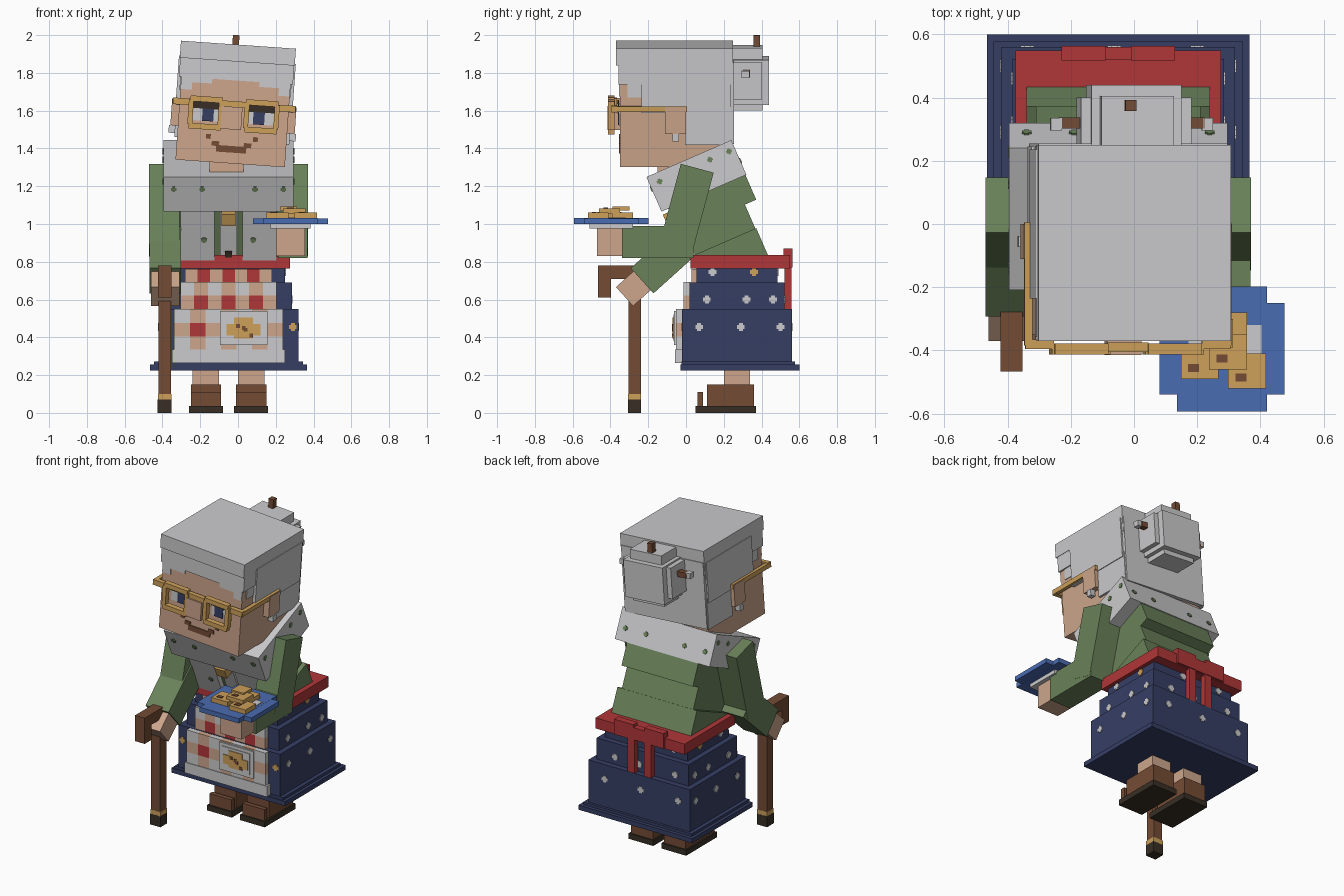
import bpy
import bmesh
from math import radians
from mathutils import Matrix, Vector

default_cube = bpy.data.objects.get("Cube")
if default_cube:
    bpy.data.objects.remove(default_cube, do_unlink=True)


def colour(name, code):
    """Flat material from a display colour code."""
    channels = [int(code[i:i + 2], 16) / 255 for i in (0, 2, 4)]
    linear = [((c + .055) / 1.055) ** 2.4 for c in channels] + [1]
    material = bpy.data.materials.new(name)
    material.use_nodes = True
    material.diffuse_color = linear
    material.node_tree.nodes["Principled BSDF"].inputs["Base Color"].default_value = linear
    return material


grey = colour("pale_grey", "cbcbcd")
green = colour("knit_green", "6a825a")
red = colour("ribbon_red", "b03638")
navy = colour("skirt_navy", "363e64")
blue = colour("plate_blue", "4a6cb2")
gold = colour("warm_gold", "cda05a")
skin = colour("skin_tan", "cda68c")
brown = colour("wood_brown", "744c35")
dark = colour("dark_brown", "382f25")


def frame(x, y, z, angle=0, axis='X'):
    return Matrix.Translation((x, y, z)) @ Matrix.Rotation(radians(angle), 4, axis)


BODY = frame(-.05, 0, 0)
TORSO = frame(-.05, .055, 1.255, 23.5)
HEAD = frame(-.02, 0, 1.63, 4, 'Y')


def finish(name, bm, materials):
    mesh = bpy.data.meshes.new(name)
    bm.to_mesh(mesh)
    bm.free()
    for material in materials:
        mesh.materials.append(material)
    obj = bpy.data.objects.new(name, mesh)
    bpy.context.collection.objects.link(obj)
    return obj


def box(name, material, where, centre, size):
    bm = bmesh.new()
    bmesh.ops.create_cube(bm, size=1)
    place = where @ Matrix.Translation(centre) @ Matrix.Diagonal((*size, 1))
    bmesh.ops.transform(bm, matrix=place, verts=bm.verts)
    return finish(name, bm, [material])


def pair(name, material, where, centre, size):
    x, y, z = centre
    box("left_" + name, material, where, (x, y, z), size)
    box("right_" + name, material, where, (-x, y, z), size)


def cross(name, material, where, centre, normal, width=.042):
    """Thin plus-shaped fabric dot facing along the given axis."""
    for long_axis in {0, 1, 2} - {normal}:
        size = [width / 2] * 3
        size[long_axis] = width
        size[normal] = .008
        box(name, material, where, centre, size)


def gingham(name, width, y, bottom, rows, parity):
    """Checked cloth panel: red where stripes meet, tan on one stripe."""
    columns, cell = 7, .072
    bm = bmesh.new()
    bmesh.ops.create_grid(bm, x_segments=columns, y_segments=rows, size=.5)
    for face in bm.faces:
        mid = face.calc_center_median()
        column = int((mid.x + .5) * columns)
        row = int((mid.y + .5) * rows) + parity
        face.material_index = column % 2 + row % 2
    height = rows * cell
    place = frame(-.05, y, bottom + height / 2, 90) @ Matrix.Diagonal((width, height, 1, 1))
    bmesh.ops.transform(bm, matrix=place, verts=bm.verts)
    panel = finish(name, bm, [grey, skin, red])
    solid = panel.modifiers.new("thickness", 'SOLIDIFY')
    solid.thickness = .035
    solid.offset = -1


# Legs and shoes
pair("leg", skin, BODY, (.12, .27, .2), (.14, .14, .14))
pair("shoe", brown, BODY, (.12, .235, .09), (.16, .25, .12))
pair("toe_strap", brown, BODY, (.12, .075, .07), (.16, .03, .08))
pair("sole", dark, BODY, (.12, .21, .018), (.18, .32, .036))

# Stepped skirt with dots
box("skirt_hem", navy, BODY, (0, .285, .24), (.83, .63, .03))
box("skirt_hem_step", navy, BODY, (0, .277, .262), (.79, .6, .02))
tiers = [("lower", .74, .58, .25, .55, [.07, .29, .5]),
         ("middle", .67, .505, .55, .69, [.11, .32, .46]),
         ("upper", .6, .43, .69, .78, [.14, .36])]
for label, width, depth, low, high, dots in tiers:
    box(label + "_skirt", navy, BODY, (0, .27, (low + high) / 2), (width, depth, high - low))
    level = {"lower": .455, "middle": .6, "upper": .745}[label]
    for i, y in enumerate(dots):
        tint = gold if label == "upper" and i else grey
        for side in (-1, 1):
            cross(label + "_skirt_side_dot", tint, BODY, (side * width / 2, y, level), 0)
        cross(label + "_skirt_back_dot", grey, BODY,
              ((y - .3) * 1.25, .27 + depth / 2, level), 1)
for side in (-1, 1):
    cross("skirt_front_dot", gold, BODY, (side * .34, -.02, .455), 1)

# Belt and bow
box("belt", red, BODY, (0, .287, .8), (.65, .525, .07))
pair("bow_loop", red, BODY, (.11, .54, .82), (.14, .045, .1))
box("bow_knot", red, BODY, (0, .54, .81), (.08, .04, .08))
pair("bow_tail", red, BODY, (.06, .54, .67), (.05, .035, .24))

# Checked apron and pocket
gingham("lower_apron", .575, -.053, .333, 3, 0)
gingham("middle_apron", .51, -.012, .55, 2, 1)
gingham("upper_apron", .46, .028, .69, 1, 1)
box("apron_ruffle", grey, BODY, (0, -.035, .3), (.6, .045, .07))
box("apron_pocket", grey, BODY, (.08, -.05, .45), (.25, .025, .18))
box("pocket_panel", grey, BODY, (.08, -.063, .45), (.2, .008, .14))
box("pocket_patch", gold, BODY, (.08, -.068, .44), (.18, .008, .06))
box("pocket_patch_top", gold, BODY, (.08, -.068, .45), (.1, .008, .11))
for x, z in ((.05, .46), (.09, .44), (.12, .41), (.08, .45)):
    box("pocket_crumb", brown, BODY, (x, -.072, z), (.02, .006, .02))

# Hunched torso, shawl and shirt front
box("cardigan", green, TORSO, (0, 0, -.24), (.52, .35, .42))
box("cardigan_hem", green, TORSO, (0, 0, -.46), (.58, .36, .16))
box("back_hump", green, TORSO, (0, .2, -.157), (.52, .08, .17))
box("shawl", grey, TORSO, (0, 0, 0), (.69, .49, .2))
pair("shawl_end", grey, TORSO, (.165, -.187, -.25), (.18, .04, .34))
box("shirt_placket", grey, TORSO, (0, -.177, -.27), (.09, .02, .34))
box("brooch", gold, TORSO, (0, -.215, -.15), (.075, .06, .065))
box("cardigan_button", dark, TORSO, (0, -.19, -.37), (.035, .02, .035))
for x in (-.29, -.14, .14, .29):
    cross("shawl_front_dot", green, TORSO, (x, -.246, .03), 1, .03)
    cross("shawl_back_dot", green, TORSO, (x, .246, -.02), 1, .03)
for side in (-1, 1):
    cross("shawl_end_dot", green, TORSO, (side * .13, -.209, -.28), 1, .03)
    for y in (-.19, .1, .21):
        cross("shawl_side_dot", green, TORSO, (side * .345, y, .05), 0, .03)

# Arms and hands
for label, side in (("left", 1), ("right", -1)):
    box(label + "_upper_arm", green, frame(-.05 + side * .34, 0, 1.073, -15),
        (0, 0, 0), (.16, .18, .46))
box("left_forearm", green, BODY, (.34, -.15, .905), (.158, .38, .17))
box("left_hand", skin, BODY, (.328, -.405, .907), (.155, .13, .155))
FOREARM = frame(-.385, -.11, .81, 42)
box("right_forearm", green, FOREARM, (0, 0, 0), (.168, .33, .18))
box("right_hand", skin, FOREARM, (0, -.225, 0), (.15, .13, .135))

# Walking cane
CANE = frame(-.388, -.272, 0)
box("cane_tip", dark, CANE, (0, 0, .035), (.074, .07, .07))
box("cane_band", gold, CANE, (0, 0, .085), (.072, .068, .03))
box("cane_shaft", brown, CANE, (0, 0, .42), (.066, .065, .66))
box("cane_handle", brown, CANE, (0, -.085, .745), (.07, .22, .07))
box("cane_hook", brown, CANE, (0, -.16, .66), (.07, .07, .1))

# Plate of biscuits
PLATE = frame(.278, -.395, 1)
box("plate_foot", grey, PLATE, (0, 0, -.012), (.21, .23, .025))
box("plate_wide", blue, PLATE, (0, 0, .015), (.395, .29, .03))
box("plate_deep", blue, PLATE, (0, 0, .0152), (.285, .395, .031))
box("plate_centre", grey, PLATE, (.01, .01, .032), (.23, .13, .006))
for x, y, z in ((-.07, -.04, .045), (.08, -.07, .045), (.02, .06, .045), (.02, -.01, .068)):
    box("biscuit", gold, PLATE, (x, y, z), (.12, .11, .03))
    box("biscuit_chip", brown, PLATE, (x - .02, y - .02, z + .015), (.035, .025, .008))
box("top_biscuit", gold, PLATE, (-.01, .05, .082), (.09, .09, .02))

# Head and hair
box("head", skin, HEAD, (0, -.06, -.005), (.58, .58, .61))
box("neck", skin, frame(-.06, -.05, 1.33), (0, 0, 0), (.18, .2, .12))
box("hair_cap", grey, HEAD, (0, -.06, .275), (.61, .62, .09))
box("hair_fringe", grey, HEAD, (0, -.055, .185), (.605, .605, .11))
pair("hair_side", grey, HEAD, (.29, .0, .11), (.04, .47, .26))
pair("hair_nape_side", grey, HEAD, (.285, .12, -.09), (.04, .25, .2))
box("hair_back", grey, HEAD, (0, .22, .03), (.6, .07, .43))
pair("fringe_corner", grey, HEAD, (.26, -.351, .1), (.06, .008, .07))
pair("fringe_lock", grey, HEAD, (.18, -.351, .12), (.11, .008, .03))
pair("temple_lock", grey, HEAD, (.291, -.27, .1), (.008, .08, .08))
pair("ear", skin, HEAD, (.3, -.055, -.06), (.06, .11, .14))
pair("earring", grey, HEAD, (.32, -.055, -.15), (.035, .035, .04))

# Bun with hair sticks
box("bun_sides", grey, HEAD, (.01, .32, .14), (.35, .16, .2))
box("bun_core", grey, HEAD, (.01, .34, .13), (.285, .2, .24))
box("bun_top", grey, HEAD, (.01, .31, .145), (.23, .19, .33))
box("upright_hair_stick", brown, HEAD, (-.015, .375, .32), (.035, .035, .1))
box("cross_hair_stick", brown, HEAD, (0, .32, .18), (.46, .035, .035))
pair("hair_stick_knob", grey, HEAD, (.24, .315, .18), (.035, .04, .035))

# Face
box("nose", skin, HEAD, (-.01, -.38, -.07), (.11, .07, .12))
pair("eye_white", grey, HEAD, (.148, -.352, -.05), (.13, .008, .09))
pair("iris", navy, HEAD, (.135, -.356, -.055), (.06, .008, .08))
pair("eyelid", dark, HEAD, (.148, -.358, -.01), (.14, .008, .04))
box("mouth", brown, HEAD, (0, -.352, -.235), (.16, .008, .035))
pair("mouth_corner", brown, HEAD, (.085, -.352, -.21), (.04, .008, .025))
pair("smile_dimple", brown, HEAD, (.125, -.352, -.175), (.025, .008, .025))

# Spectacles
for rim_z in (-.125, .02):
    pair("rim_bar", gold, HEAD, (.148, -.395, rim_z), (.17, .035, .03))
for rim_x in (.068, .228):
    pair("rim_post", gold, HEAD, (rim_x, -.395, -.052), (.026, .035, .13))
box("spectacle_bridge", gold, HEAD, (0, -.39, .005), (.13, .03, .03))
pair("spectacle_hinge", gold, HEAD, (.28, -.38, .0), (.09, .03, .035))
pair("spectacle_arm", gold, HEAD, (.315, -.19, .0), (.025, .39, .03))
